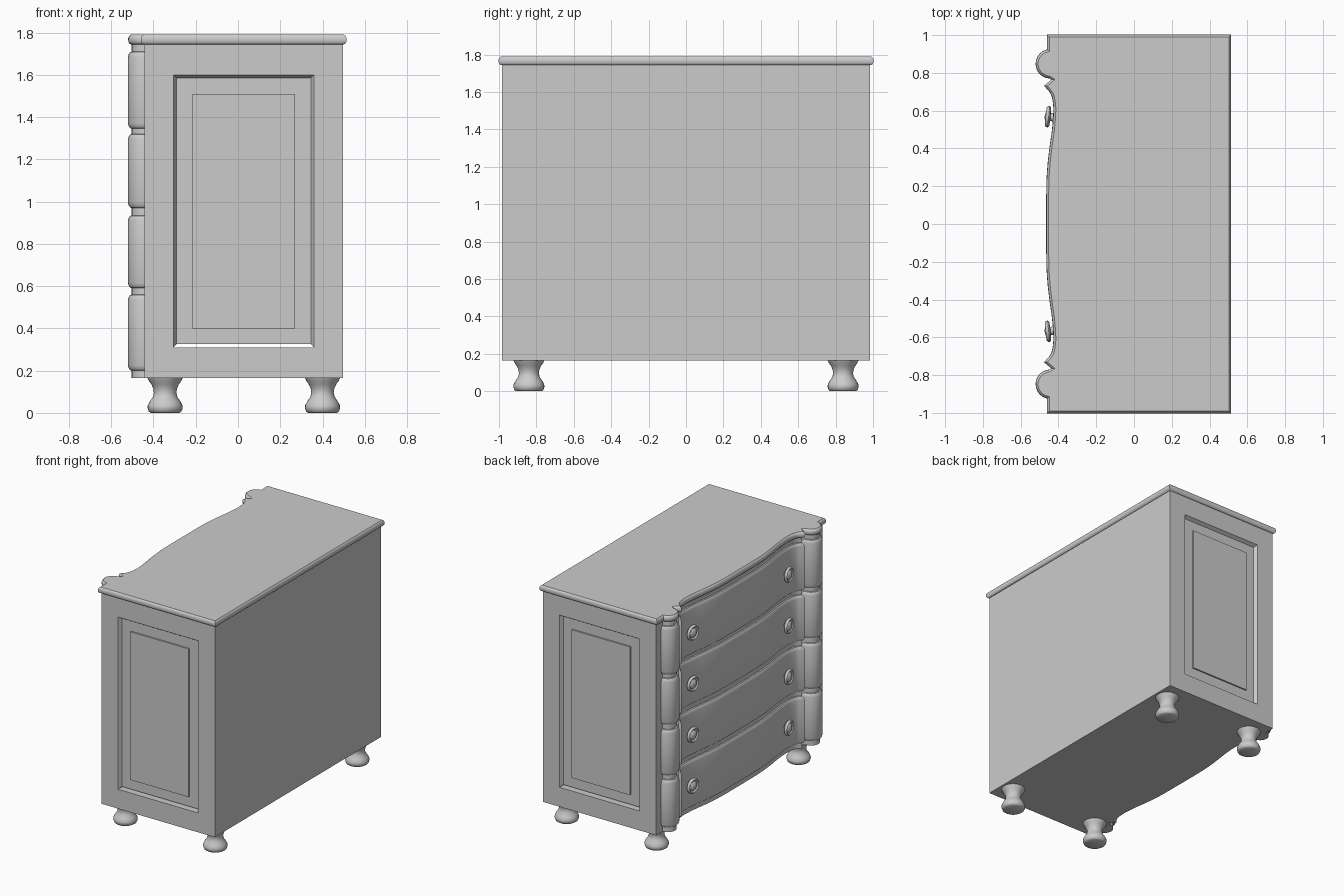
import bpy, bmesh
from math import sin, cos, pi
from mathutils import Vector, Matrix

cube = bpy.data.objects.get("Cube")
if cube:
    bpy.data.objects.remove(cube)

grey = bpy.data.materials.new("plain_grey")
grey.use_nodes = True
grey.diffuse_color = (0.6, 0.6, 0.6, 1)
grey.node_tree.nodes["Principled BSDF"].inputs["Base Color"].default_value = (0.6, 0.6, 0.6, 1)


def finish(name, bm, recalc=True):
    if recalc:
        bmesh.ops.recalc_face_normals(bm, faces=bm.faces[:])
    mesh = bpy.data.meshes.new(name)
    bm.to_mesh(mesh)
    bm.free()
    mesh.materials.append(grey)
    ob = bpy.data.objects.new(name, mesh)
    bpy.context.collection.objects.link(ob)
    return ob


def smooth(ob, angle=0.6):
    bpy.ops.object.select_all(action='DESELECT')
    ob.select_set(True)
    bpy.context.view_layer.objects.active = ob
    bpy.ops.object.shade_smooth_by_angle(angle=angle)


def grow(outline, d):
    """Offset a clockwise outline outwards by d."""
    pts = [Vector(p) for p in outline]
    result = []
    for i, p in enumerate(pts):
        a = (p - pts[i - 1]).normalized()
        b = (pts[(i + 1) % len(pts)] - p).normalized()
        n1, n2 = Vector((-a.y, a.x)), Vector((-b.y, b.x))
        result.append(p + (n1 + n2) * d / max(0.4, 1 + n1.dot(n2)))
    return result


def loft(name, outline, levels):
    """Stack offset copies of an outline: levels are (height, offset)."""
    bm = bmesh.new()
    rings = [[bm.verts.new((p.x, p.y, z)) for p in grow(outline, d)] for z, d in levels]
    for low, high in zip(rings, rings[1:]):
        for i in range(len(low)):
            bm.faces.new((low[i - 1], low[i], high[i], high[i - 1]))
    bm.faces.new(rings[0])
    bm.faces.new(rings[-1])
    ob = finish(name, bm)
    smooth(ob)
    return ob


def lathe(name, profile, matrix, steps=28):
    """Turn a (radius, height) profile round its axis."""
    bm = bmesh.new()
    rings = [[bm.verts.new((r * cos(2 * pi * i / steps), r * sin(2 * pi * i / steps), h))
              for i in range(steps)] for r, h in profile]
    for low, high in zip(rings, rings[1:]):
        for i in range(steps):
            bm.faces.new((low[i - 1], low[i], high[i], high[i - 1]))
    bm.faces.new(rings[0])
    bm.faces.new(rings[-1])
    bm.transform(matrix)
    smooth(finish(name, bm), 0.9)


def curve(points, steps=4):
    """Smooth path through points, starting mirrored about y = 0."""
    p = [Vector((points[1][0], -points[1][1]))] + [Vector(q) for q in points]
    p.append(p[-1] * 2 - p[-2])
    out = []
    for a, b, c, d in zip(p, p[1:], p[2:], p[3:]):
        for k in range(steps):
            t = k / steps
            out.append(0.5 * (2 * b + (c - a) * t + (2 * a - 5 * b + 4 * c - d) * t * t
                              + (3 * b - a - 3 * c + d) * t ** 3))
    return [tuple(q) for q in out] + [points[-1]]


def mirrored(half):
    return [(x, -y) for x, y in reversed(half[1:])] + half


# Plan outline: serpentine front, scroll at each corner, straight sides and back
wave = curve([(-.447, 0), (-.446, .2), (-.441, .3), (-.43, .4), (-.416, .5),
              (-.409, .6), (-.414, .66), (-.427, .7), (-.452, .73)])
CX, CY, CR = -.443, .848, .06
scroll = [(CX - CR * sin(pi * i / 12), CY - CR * cos(pi * i / 12)) for i in range(13)]
front = mirrored(wave + [(-.41, .765)] + scroll + [(CX, .985)])
plan = front + [(.497, .985), (.497, -.985)]

# Carcass, with the panel opening cut through both sides
X0, X1, Z0, Z1 = -.305, .36, .31, 1.60
carcass = loft("carcass", plan, [(.165, 0), (1.745, 0)])
bm = bmesh.new()
bmesh.ops.create_cube(bm, size=1, matrix=Matrix.Translation(((X0 + X1) / 2, 0, (Z0 + Z1) / 2))
                      @ Matrix.Diagonal((X1 - X0, 3, Z1 - Z0, 1)))
cutter = finish("opening_cutter", bm)
cutter.hide_render = True
cut = carcass.modifiers.new("opening", 'BOOLEAN')
cut.object = cutter
cut.operation = 'DIFFERENCE'
cut.solver = 'EXACT'
bpy.context.view_layer.objects.active = carcass
bpy.ops.object.modifier_apply(modifier=cut.name)
bpy.data.objects.remove(cutter)
smooth(carcass)

# Top board with a rounded edge
loft("top_board", plan, [(1.743, .002), (1.748, .011), (1.756, .016), (1.774, .017),
                         (1.784, .012), (1.79, .005)])

# Sunk side panels with a raised field; the lower moulding is open
for side, s in (("right", -1), ("left", 1)):
    bm = bmesh.new()
    rings = []
    for inset, depth in ((0, 0), (.015, .025), (.09, .025), (.09, .014)):
        y = s * (.985 - depth)
        a, b, c, d = X0 + inset, X1 - inset, Z0 + inset, Z1 - inset
        rings.append([bm.verts.new(v) for v in ((a, y, c), (b, y, c), (b, y, d), (a, y, d))])
    for k, (outer, inner) in enumerate(zip(rings, rings[1:])):
        for i in range(4):
            if k == 0 and i == 0:
                continue
            j = (i + 1) % 4
            quad = (outer[i], outer[j], inner[j], inner[i])
            bm.faces.new(quad if s < 0 else quad[::-1])
    bm.faces.new(rings[-1] if s < 0 else rings[-1][::-1])
    finish(side + "_side_panel", bm, recalc=False)

# Four rows: drawer front, corner pilasters and knobs
drawer_plan = mirrored([p for p in wave if p[1] < .722])
drawer_plan += [(-.38, drawer_plan[-1][1]), (-.38, drawer_plan[0][1])]
knob = [(.022, 0), (.022, .016), (.05, .018), (.057, .026), (.055, .036), (.047, .042),
        (.04, .036), (.035, .034), (.024, .042), (.01, .047)]
rows = [(.20, .56), (.59, .935), (.97, 1.32), (1.345, 1.71)]
for n, (low, high) in enumerate(rows, 1):
    edge = [(0, 0), (.003, .008), (.012, .014), (.025, .018)]
    levels = [(low + h, d) for h, d in edge] + [(high - h, d) for h, d in reversed(edge)]
    loft(f"drawer_front_{n}", drawer_plan, levels)
    for side, s in (("right", -1), ("left", 1)):
        post = [(-.405, CY - CR)] + scroll + [(-.405, CY + CR)]
        if s < 0:
            post = [(x, -y) for x, y in reversed(post)]
        loft(f"{side}_pilaster_{n}", post, levels)
        place = (Matrix.Translation((-.426, s * .565, (low + high) / 2))
                 @ Matrix.Rotation(-s * .1, 4, 'Z') @ Matrix.Rotation(-pi / 2, 4, 'Y'))
        lathe(f"{side}_knob_{n}", knob, place)

# Turned feet
foot = [(.068, 0), (.077, .006), (.083, .022), (.082, .036), (.072, .055), (.058, .075),
        (.053, .095), (.056, .115), (.065, .135), (.077, .152), (.084, .168)]
for end, x in (("drawer_side", -.345), ("rear", .40)):
    for side, y in (("right", -.84), ("left", .84)):
        lathe(f"{end}_{side}_foot", foot, Matrix.Translation((x, y, 0)))
